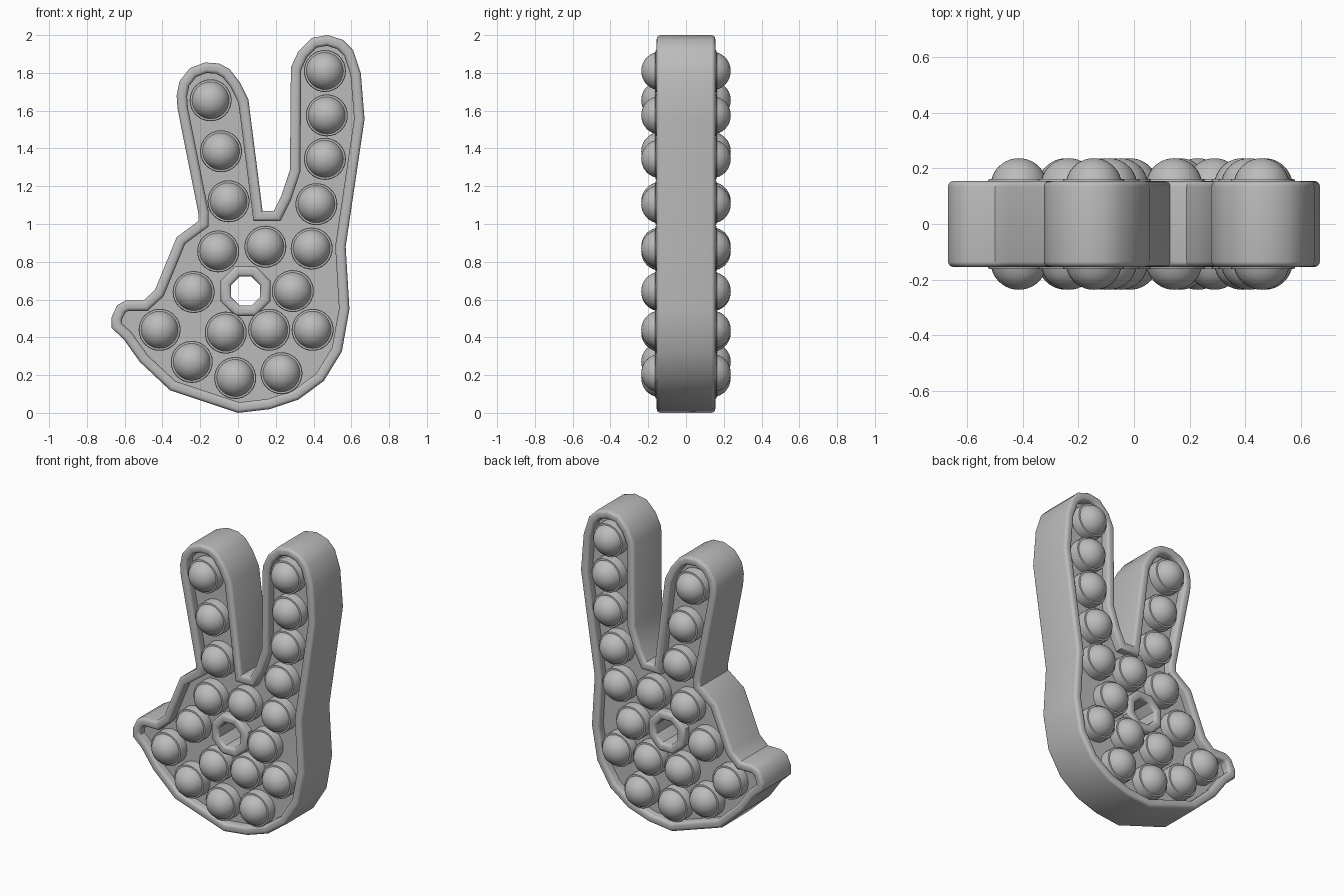
import bpy
import bmesh
from math import sin, cos, pi, radians

default_cube = bpy.data.objects.get("Cube")
if default_cube:
    bpy.data.objects.remove(default_cube, do_unlink=True)

HALF_DEPTH = 0.155    # half thickness of the rims
PANEL_DEPTH = 0.10    # half thickness of the recessed panel
RIM_WIDTH = 0.055

# Hand silhouette (x, z), counter-clockwise seen from the front
HAND = [
    (0, 0), (.17, .02), (.32, .07), (.455, .17), (.55, .325), (.59, .55),
    (.57, .88), (.67, 1.555), (.65, 1.8), (.61, 1.92), (.555, 1.975),
    (.475, 2), (.39, 1.985), (.32, 1.915), (.28, 1.83), (.275, 1.285),
    (.23, 1.15), (.19, 1.07), (.13, 1.07), (.055, 1.66), (.01, 1.75),
    (-.045, 1.82), (-.1, 1.85), (-.175, 1.855), (-.255, 1.825),
    (-.31, 1.755), (-.325, 1.68), (-.32, 1.61), (-.21, 1.06), (-.21, 1.015),
    (-.325, .93), (-.44, .65), (-.5, .595), (-.595, .595), (-.64, .57),
    (-.67, .505), (-.67, .45), (-.605, .39), (-.52, .27), (-.36, .12),
]

# Bubble centres (x, z)
BUBBLES = [
    (.46, 1.81), (.47, 1.575), (.46, 1.345), (.415, 1.105), (.39, .87),
    (.145, .88), (-.105, .855), (-.05, 1.12), (-.09, 1.385), (-.145, 1.655),
    (-.235, .64), (.29, .645), (-.415, .44), (-.065, .425), (.165, .44),
    (.395, .44), (-.245, .27), (-.015, .185), (.23, .21),
]

# Octagonal through hole, clockwise so that its rim grows away from the hole
HOLE = [(.04 + .083 * cos(-(i + .5) * pi / 4),
         .645 + .083 * sin(-(i + .5) * pi / 4)) for i in range(8)]

grey = bpy.data.materials.new("grey_silicone")
grey.use_nodes = True
COLOUR = (0.5, 0.5, 0.5, 1)
grey.diffuse_color = COLOUR
grey.node_tree.nodes["Principled BSDF"].inputs["Base Color"].default_value = COLOUR


def to_mesh(bm, name, angle=40):
    """Turn a bmesh into a smooth mesh with sharp creases."""
    bmesh.ops.recalc_face_normals(bm, faces=bm.faces)
    for face in bm.faces:
        face.smooth = True
    mesh = bpy.data.meshes.new(name)
    bm.to_mesh(mesh)
    bm.free()
    mesh.set_sharp_from_angle(angle=radians(angle))
    mesh.materials.append(grey)
    return mesh


def add_object(name, mesh):
    obj = bpy.data.objects.new(name, mesh)
    bpy.context.collection.objects.link(obj)
    return obj


def offset(loop, distance):
    """Move a closed loop to its left with mitred corners."""
    result = []
    for i, (x, z) in enumerate(loop):
        normals = []
        for a, b in ((loop[i - 1], loop[i]), (loop[i], loop[(i + 1) % len(loop)])):
            dx, dz = b[0] - a[0], b[1] - a[1]
            length = (dx * dx + dz * dz) ** .5
            normals.append((-dz / length, dx / length))
        (ax, az), (bx, bz) = normals
        scale = distance / (1 + ax * bx + az * bz)
        result.append((x + (ax + bx) * scale, z + (az + bz) * scale))
    return result


def rim(name, loop, rounding=.02, steps=4):
    """Sweep a round-cornered strip around a closed loop."""
    corners = [(rounding, -1, 1), (RIM_WIDTH - rounding, -1, 0),
               (RIM_WIDTH - rounding, 1, -1), (rounding, 1, -2)]
    section = []
    for across, side, quarter in corners:
        start = (quarter + 1) * pi / 2
        for k in range(steps + 1):
            turn = start - k * pi / 2 / steps
            section.append((across + rounding * cos(turn),
                            side * (HALF_DEPTH - rounding) - rounding * sin(turn)))
    bm = bmesh.new()
    rings = [[bm.verts.new((x, y, z)) for x, z in offset(loop, d)] for d, y in section]
    for r, ring in enumerate(rings):
        following = rings[(r + 1) % len(rings)]
        for i in range(len(loop)):
            j = (i + 1) % len(loop)
            bm.faces.new((ring[i], ring[j], following[j], following[i]))
    return add_object(name, to_mesh(bm, name))


rim("hand_rim", HAND)
rim("hole_rim", HOLE)

# Recessed panel between the two rims, one sheet for each side
bm = bmesh.new()
for y in (-PANEL_DEPTH, PANEL_DEPTH):
    edges = []
    for loop in (HAND, HOLE):
        verts = [bm.verts.new((x, y, z)) for x, z in offset(loop, RIM_WIDTH / 2)]
        edges += [bm.edges.new((verts[i - 1], verts[i])) for i in range(len(verts))]
    bmesh.ops.triangle_fill(bm, edges=edges, use_beauty=True, normal=(0, y, 0))
for face in bm.faces:
    if face.normal.y * face.calc_center_median().y < 0:
        face.normal_flip()
panel_mesh = bpy.data.meshes.new("panel")
bm.to_mesh(panel_mesh)
bm.free()
panel_mesh.materials.append(grey)
add_object("panel", panel_mesh)

# Bubble: a collar with a dome on it, lathed around the y axis
profile = [(.111, .09), (.111, .155), (.108, .162), (.098, .163)]
for k in range(1, 9):
    angle = radians(15) + k / 8 * radians(75)
    profile.append((.1015 * cos(angle), .137 + .1 * sin(angle)))
bm = bmesh.new()
points = [bm.verts.new((r, -y, 0)) for r, y in profile]
lines = [bm.edges.new(pair) for pair in zip(points, points[1:])]
bmesh.ops.spin(bm, geom=points + lines, cent=(0, 0, 0), axis=(0, 1, 0),
               angle=2 * pi, steps=32, use_merge=True)
bmesh.ops.remove_doubles(bm, verts=bm.verts, dist=.0005)
bubble_mesh = to_mesh(bm, "bubble")
# An open shell may come out inverted, so point its tip outwards
tip = min(bubble_mesh.polygons, key=lambda p: p.center.y)
if tip.normal.y > 0:
    bubble_mesh.flip_normals()

for number, (x, z) in enumerate(BUBBLES, 1):
    for side, turn in (("front", 0), ("back", pi)):
        bubble = add_object(f"{side}_bubble_{number}", bubble_mesh)
        bubble.location = (x, 0, z)
        bubble.rotation_euler.z = turn
